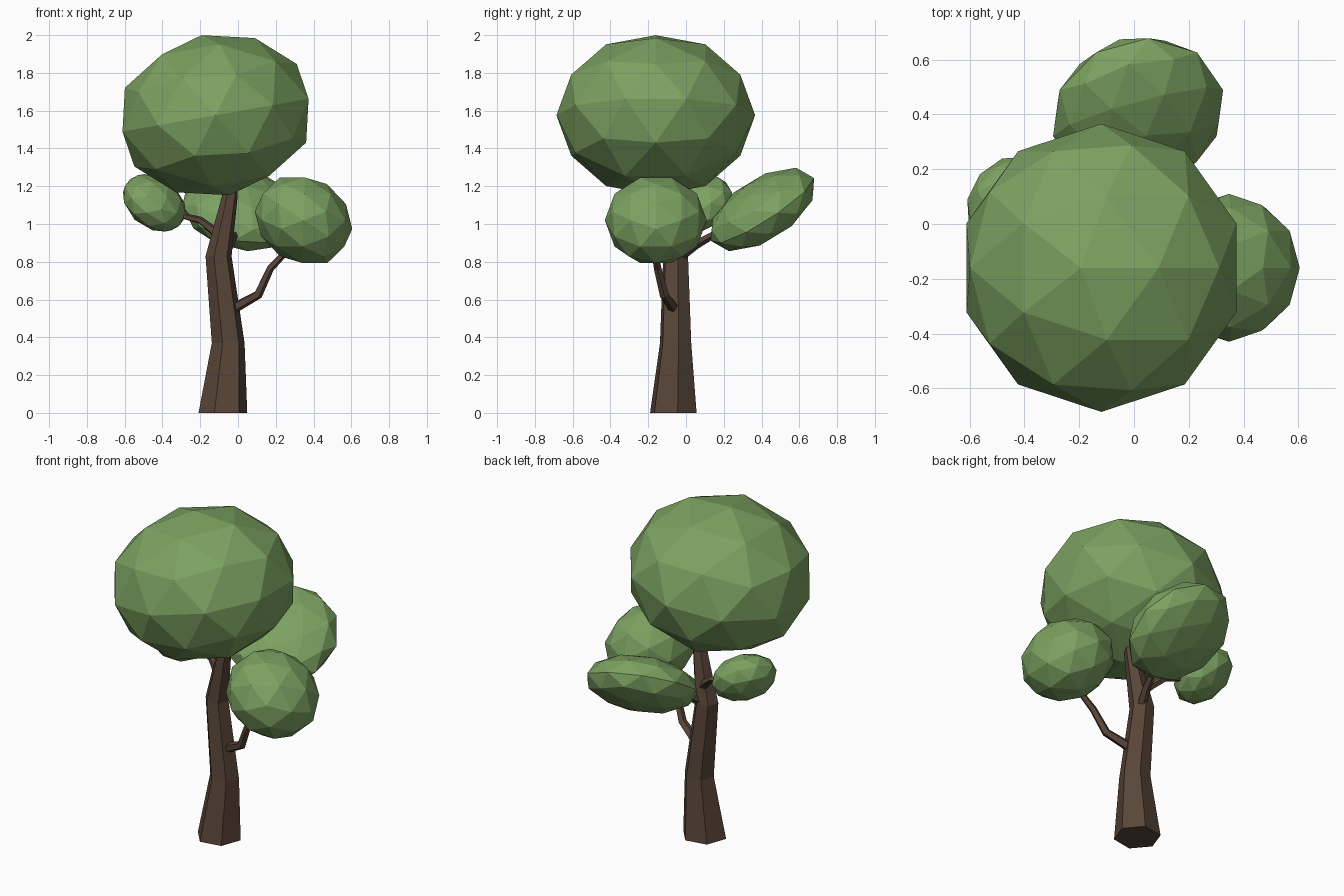
import bpy
import bmesh
from math import radians, cos, sin, tau
from mathutils import Vector, Quaternion

if "Cube" in bpy.data.objects:
    bpy.data.objects.remove(bpy.data.objects["Cube"])


def material(name, color):
    m = bpy.data.materials.new(name)
    m.diffuse_color = color
    m.use_nodes = True
    m.node_tree.nodes["Principled BSDF"].inputs["Base Color"].default_value = m.diffuse_color
    return m


BARK = material("bark", (0.10, 0.06, 0.04, 1))
LEAF = material("leaf", (0.20, 0.36, 0.12, 1))


def limb(name, path, sides, phase=0.0, level=False):
    """Faceted tapering tube through (x, y, z, radius) points."""
    pts = [Vector(p[:3]) for p in path]
    bm = bmesh.new()
    rings = []
    for i, p in enumerate(pts):
        tangent = pts[min(i + 1, len(pts) - 1)] - pts[max(i - 1, 0)]
        q = Quaternion() if level else Vector((0, 0, 1)).rotation_difference(tangent)
        ring = []
        for k in range(sides):
            a = radians(phase) + tau * k / sides
            ring.append(bm.verts.new(p + q @ Vector((cos(a), sin(a), 0)) * path[i][3]))
        rings.append(ring)
    for a, b in zip(rings, rings[1:]):
        for k in range(sides):
            n = (k + 1) % sides
            bm.faces.new((a[k], a[n], b[n], b[k]))
    bm.faces.new(rings[0][::-1])
    bm.faces.new(rings[-1])
    mesh = bpy.data.meshes.new(name)
    bm.to_mesh(mesh)
    bm.free()
    ob = bpy.data.objects.new(name, mesh)
    bpy.context.collection.objects.link(ob)
    mesh.materials.append(BARK)


def foliage(name, center, radius, height, tilt_x, tilt_y):
    """Squashed, tilted low-poly leaf clump."""
    bpy.ops.mesh.primitive_ico_sphere_add(
        subdivisions=2, radius=1, location=center,
        rotation=(radians(tilt_x), radians(tilt_y), 0))
    ob = bpy.context.object
    ob.name = name
    ob.scale = (radius, radius, height)
    ob.data.materials.append(LEAF)


# Trunk
limb("trunk", [(-0.08, -0.067, 0, 0.131), (-0.052, -0.055, 0.37, 0.088),
               (-0.103, -0.055, 0.83, 0.070), (-0.043, -0.07, 1.15, 0.042),
               (-0.03, -0.08, 1.30, 0.03)], 6, phase=10, level=True)

# Branches
limb("right_branch", [(-0.05, -0.06, 0.54, 0.03), (0.005, -0.075, 0.57, 0.028),
                      (0.105, -0.115, 0.625, 0.025), (0.17, -0.15, 0.765, 0.021),
                      (0.28, -0.17, 0.88, 0.016)], 5)
limb("left_branch", [(-0.07, -0.05, 0.90, 0.028), (-0.13, -0.01, 0.965, 0.025),
                     (-0.20, 0.03, 1.02, 0.020), (-0.34, 0.06, 1.055, 0.014)], 5)
limb("back_branch", [(-0.08, -0.03, 0.83, 0.028), (-0.045, 0.05, 0.89, 0.025),
                     (-0.02, 0.14, 0.94, 0.020), (0.01, 0.28, 1.02, 0.014)], 5)

# Leaf clumps
foliage("crown_foliage", (-0.119, -0.16, 1.576), 0.526, 0.43, 0, -10)
foliage("right_foliage", (0.347, -0.16, 1.02), 0.27, 0.228, 0, 33)
foliage("left_foliage", (-0.443, 0.07, 1.112), 0.187, 0.127, 21, 37)
foliage("back_foliage", (0.015, 0.405, 1.077), 0.322, 0.155, 32, 13)
